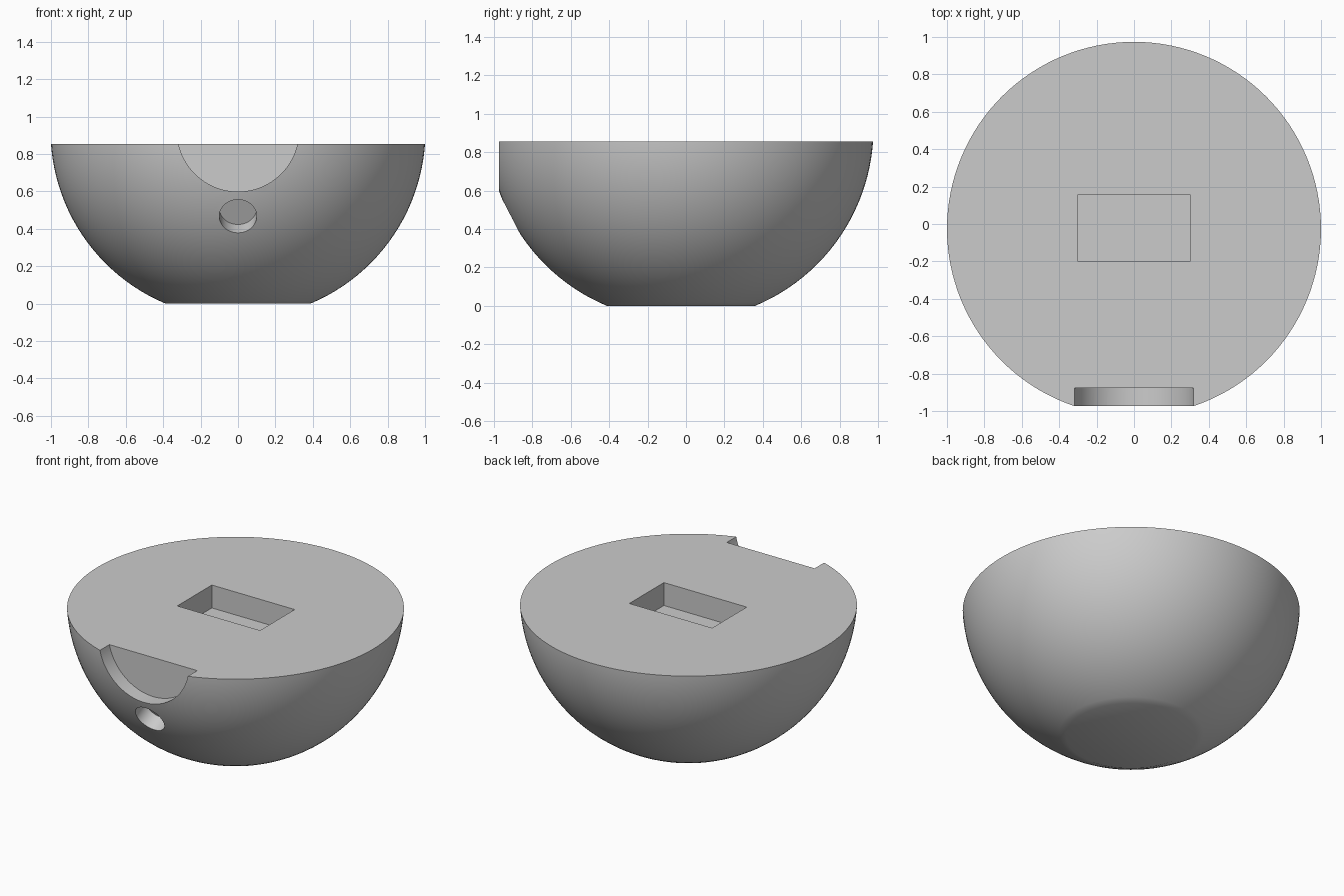
import bpy, bmesh
from math import radians, cos, sin
from mathutils import Vector, Matrix

cube = bpy.data.objects.get("Cube")
if cube:
    bpy.data.objects.remove(cube, do_unlink=True)

RADIUS = 1.0025
TOP = 0.855
CENTRE = Vector((0, -0.026, 0.925))

grey = bpy.data.materials.new("plain grey")
grey.use_nodes = True
grey.diffuse_color = (0.6, 0.6, 0.6, 1)
grey.node_tree.nodes["Principled BSDF"].inputs["Base Color"].default_value = (0.6, 0.6, 0.6, 1)


def add_object(name, bm):
    bmesh.ops.recalc_face_normals(bm, faces=bm.faces)
    mesh = bpy.data.meshes.new(name)
    bm.to_mesh(mesh)
    bm.free()
    mesh.materials.append(grey)
    obj = bpy.data.objects.new(name, mesh)
    bpy.context.collection.objects.link(obj)
    return obj


def cylinder_cutter(name, radius, direction, start, end):
    """Cylinder along a direction from the bowl centre, between two distances."""
    bm = bmesh.new()
    place = (Matrix.Translation(CENTRE + direction * (start + end) / 2)
             @ direction.to_track_quat("Z", "Y").to_matrix().to_4x4())
    bmesh.ops.create_cone(bm, cap_ends=True, segments=96, radius1=radius,
                          radius2=radius, depth=end - start, matrix=place)
    return add_object(name, bm)


def box_cutter(name, low, high):
    low, high = Vector(low), Vector(high)
    bm = bmesh.new()
    place = Matrix.Translation((low + high) / 2) @ Matrix.Diagonal((*(high - low), 1))
    bmesh.ops.create_cube(bm, size=1, matrix=place)
    return add_object(name, bm)


# Solid round body, sliced flat at the top and the base
bm = bmesh.new()
bmesh.ops.create_uvsphere(bm, u_segments=128, v_segments=64, radius=RADIUS,
                          matrix=Matrix.Translation(CENTRE))
for height, normal in ((TOP, (0, 0, 1)), (0, (0, 0, -1))):
    cut = bmesh.ops.bisect_plane(bm, geom=bm.verts[:] + bm.edges[:] + bm.faces[:],
                                 plane_co=(0, 0, height), plane_no=normal, clear_outer=True)
    rim = [e for e in cut["geom_cut"] if isinstance(e, bmesh.types.BMEdge)]
    bmesh.ops.contextual_create(bm, geom=rim)
body = add_object("half_sphere_body", bm)

# Front recess, sloping round hole below it, and the rectangular top pocket
tilt = radians(27.3)
cutters = [
    cylinder_cutter("front_recess_cutter", 0.326, Vector((0, -1, 0)), 0.85, 1.2),
    cylinder_cutter("front_hole_cutter", 0.1, Vector((0, -cos(tilt), -sin(tilt))), 0.9, 1.2),
    box_cutter("top_pocket_cutter", (-0.3, -0.2, TOP - 0.15), (0.3, 0.158, TOP + 0.2)),
]

bpy.ops.object.select_all(action="DESELECT")
body.select_set(True)
bpy.context.view_layer.objects.active = body
for cutter in cutters:
    cutter.hide_render = True
    mod = body.modifiers.new(cutter.name, "BOOLEAN")
    mod.operation = "DIFFERENCE"
    mod.solver = "EXACT"
    mod.object = cutter
    bpy.ops.object.modifier_apply(modifier=mod.name)
    bpy.data.objects.remove(cutter, do_unlink=True)

bpy.ops.object.shade_smooth_by_angle(angle=radians(25))
